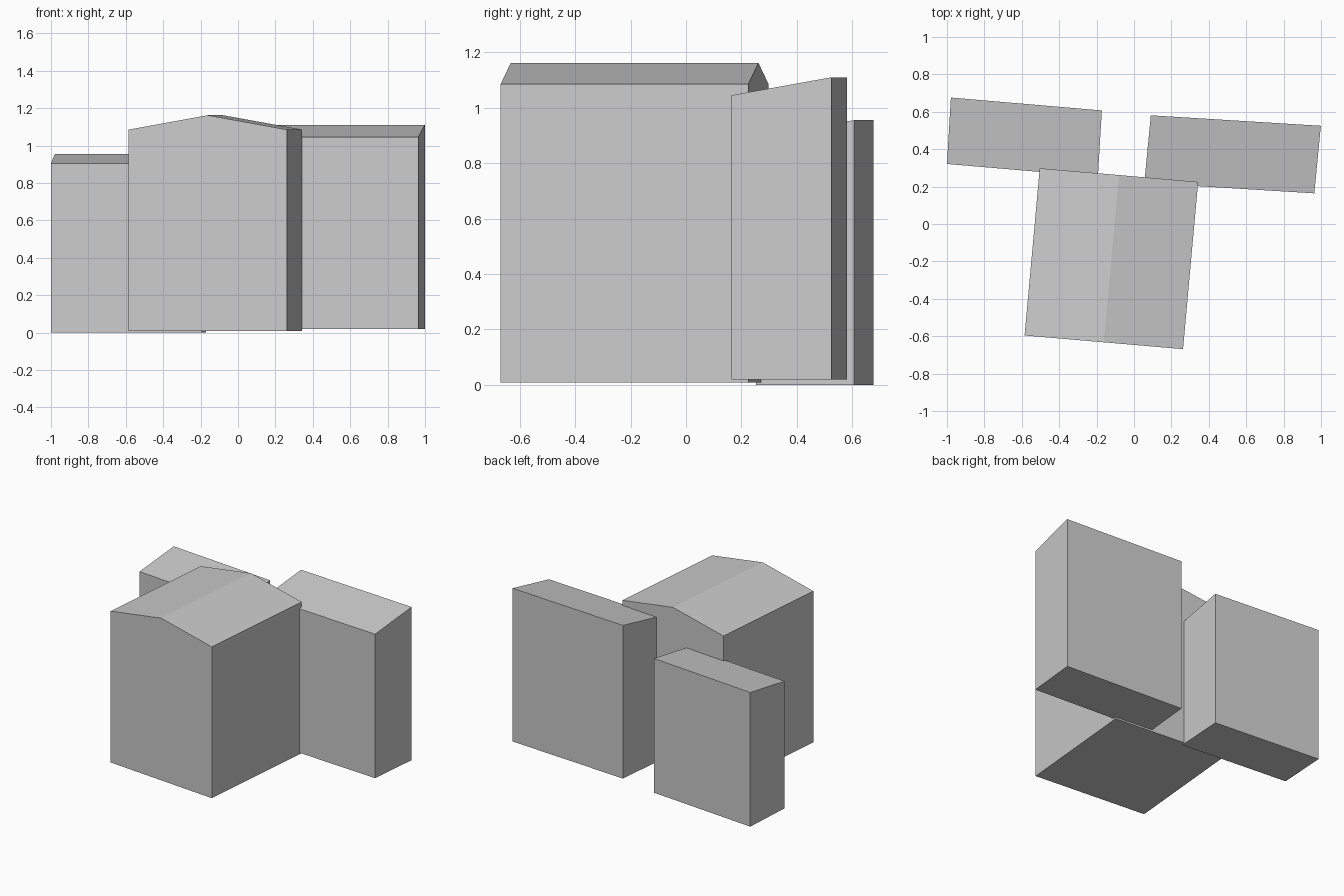
import bpy
import bmesh
from mathutils import Vector

cube = bpy.data.objects.get("Cube")
if cube:
    bpy.data.objects.remove(cube, do_unlink=True)

GREY = (0.6, 0.6, 0.6, 1.0)
mat = bpy.data.materials.new("plain grey")
mat.use_nodes = True
mat.diffuse_color = GREY
mat.node_tree.nodes["Principled BSDF"].inputs["Base Color"].default_value = GREY


def block(name, corner, along, sweep, base, heights):
    """Sweep a wall profile; heights are spaced evenly along the profile."""
    corner, along, sweep = (Vector((*v, 0)) for v in (corner, along, sweep))
    up = Vector((0, 0, 1))
    last = len(heights) - 1
    profile = [corner + up * base, corner + along + up * base]
    profile += [corner + along * (i / last) + up * heights[i]
                for i in range(last, -1, -1)]
    bm = bmesh.new()
    face = bm.faces.new([bm.verts.new(p) for p in profile])
    swept = bmesh.ops.extrude_face_region(bm, geom=[face], use_keep_orig=True)
    verts = [g for g in swept["geom"] if isinstance(g, bmesh.types.BMVert)]
    bmesh.ops.translate(bm, vec=sweep, verts=verts)
    bmesh.ops.recalc_face_normals(bm, faces=bm.faces)
    mesh = bpy.data.meshes.new(name)
    bm.to_mesh(mesh)
    bm.free()
    mesh.materials.append(mat)
    bpy.context.collection.objects.link(bpy.data.objects.new(name, mesh))


# Gabled main house, ridge running front to back
block("main_house", (-0.585, -0.596), (0.847, -0.073), (0.081, 0.894),
      0.008, (1.085, 1.162, 1.085))

# Side wings with single-slope roofs rising towards the back
block("right_wing", (-1.0, 0.321), (0.021, 0.355), (0.807, -0.069),
      0.0, (0.905, 0.955))
block("left_wing", (0.055, 0.22), (0.035, 0.361), (0.909, -0.056),
      0.02, (1.045, 1.11))
